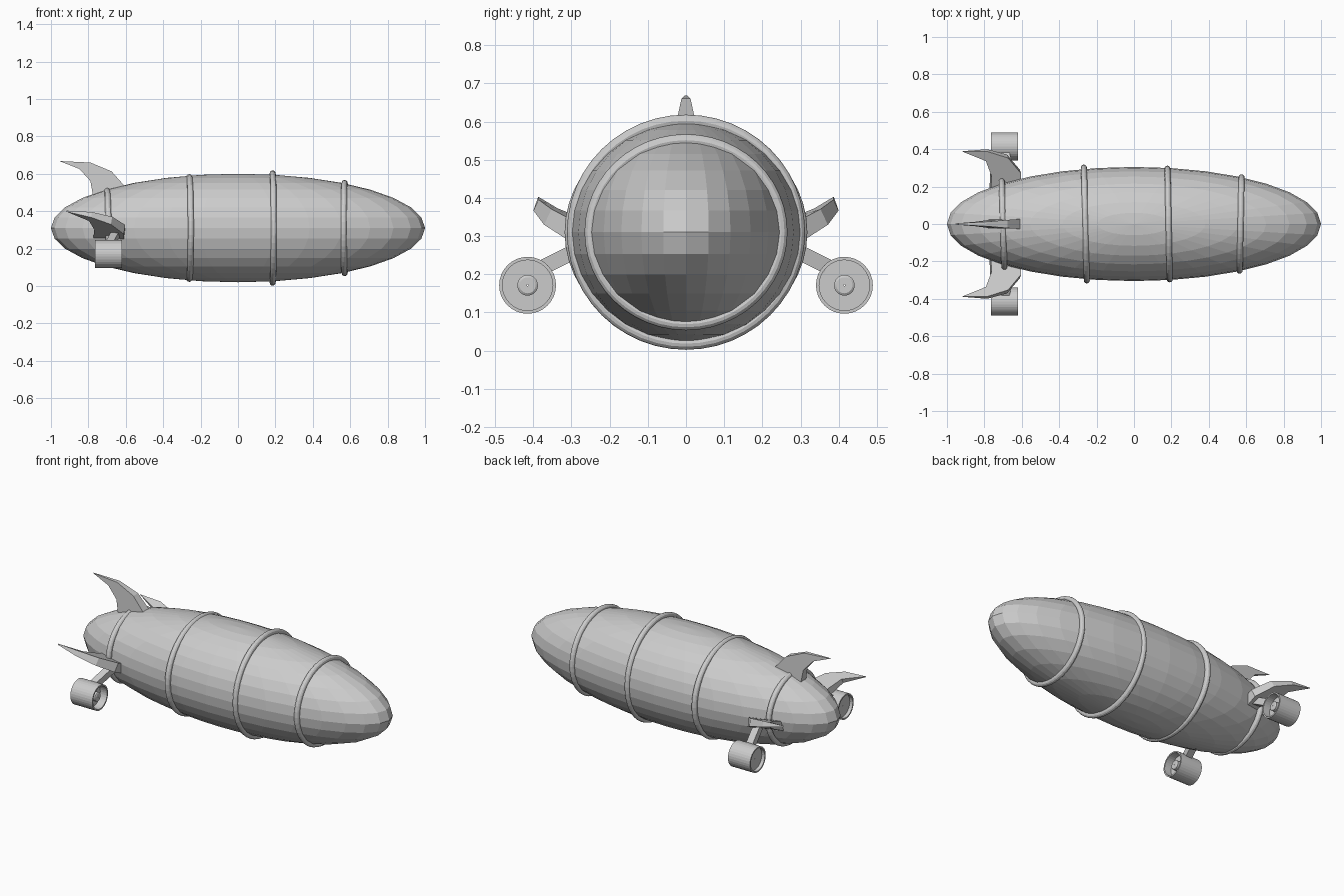
import bpy, bmesh, math
from mathutils import Vector, Matrix

if "Cube" in bpy.data.objects:
    bpy.data.objects.remove(bpy.data.objects["Cube"])

CZ = 0.31  # height of the hull axis


def finish(name, bm):
    bmesh.ops.recalc_face_normals(bm, faces=bm.faces)
    me = bpy.data.meshes.new(name)
    bm.to_mesh(me)
    bm.free()
    ob = bpy.data.objects.new(name, me)
    bpy.context.collection.objects.link(ob)
    return ob


def grid(name, rows, close_rows=True):
    """Skin closed loops of points; optionally join last loop to first."""
    bm = bmesh.new()
    vs = [[bm.verts.new(p) for p in r] for r in rows]
    n, m = len(vs), len(vs[0])
    for i in range(n if close_rows else n - 1):
        a, b = vs[i], vs[(i + 1) % n]
        for j in range(m):
            k = (j + 1) % m
            bm.faces.new((a[j], a[k], b[k], b[j]))
    if not close_rows:
        bm.faces.new(vs[0])
        bm.faces.new(vs[-1])
    return finish(name, bm)


# hull: stretched sphere with vertical poles
bm = bmesh.new()
bmesh.ops.create_uvsphere(bm, u_segments=32, v_segments=16, radius=1)
bmesh.ops.transform(bm, verts=bm.verts,
                    matrix=Matrix.Translation((0, 0, CZ)) @ Matrix.Diagonal((1, 0.305, 0.29, 1)))
finish("hull", bm)


# hoops round the hull: x, outer half width, outer half height, slant
def hoop(name, x, ry, rz, slant):
    t = 0.016
    rows = []
    for i in range(48):
        a = 2 * math.pi * i / 48
        row = []
        for j in range(12):
            b = 2 * math.pi * j / 12
            d = t * math.cos(b) - t
            y = (ry + d) * math.cos(a)
            row.append((x + slant * y + t * math.sin(b), y, CZ + (rz + d) * math.sin(a)))
        rows.append(row)
    grid(name, rows)


for i, h in enumerate([(0.57, 0.266, 0.257, 0.02), (0.185, 0.312, 0.308, -0.02),
                       (-0.26, 0.318, 0.288, -0.025), (-0.70, 0.245, 0.215, -0.03)]):
    hoop(f"hoop_{i + 1}", *h)


# fins: centre outline points plus half thickness, offset along a normal
def fin(name, pts, normal):
    n = Vector(normal).normalized()
    grid(name, [[Vector(p) + n * t * s for p, t in pts] for s in (1, -1)], False)


fin("top_fin", [((-0.607, 0, 0.535), .027), ((-0.676, 0, 0.613), .022),
                ((-0.789, 0, 0.66), .012), ((-0.955, 0, 0.668), .003),
                ((-0.848, 0, 0.626), .012), ((-0.789, 0, 0.561), .02),
                ((-0.773, 0, 0.47), .026), ((-0.607, 0, 0.47), .027)], (0, 1, 0))

side = [(-0.607, 0.28, .027), (-0.676, 0.362, .023), (-0.783, 0.393, .016), (-0.917, 0.388, .003),
        (-0.794, 0.342, .014), (-0.765, 0.265, .022), (-0.77, 0.16, .026), (-0.607, 0.2, .027)]


# ducted engine turned round the x axis
def engine(name, y, z):
    prof = [(-0.62, 0.0745), (-0.765, 0.0745), (-0.765, 0.066), (-0.745, 0.066),
            (-0.745, 0.002), (-0.665, 0.002), (-0.632, 0.002), (-0.632, 0.021),
            (-0.636, 0.027), (-0.665, 0.027), (-0.665, 0.066), (-0.62, 0.066)]
    grid(name, [[(x, y + r * math.cos(2 * math.pi * k / 32), z + r * math.sin(2 * math.pi * k / 32))
                 for k in range(32)] for x, r in prof])


def strut(name, p, q, w, h):
    p, q = Vector(p), Vector(q)
    d = (q - p).normalized()
    up = Vector((0, -d.z, d.y)).normalized()
    ends = [[c + Vector((a * w, 0, 0)) + up * b * h
             for a, b in ((-1, -1), (1, -1), (1, 1), (-1, 1))] for c in (p, q)]
    grid(name, ends, False)


for s, label in ((1, "left"), (-1, "right")):
    fin(label + "_fin",
        [((x, s * y, 0.302 + 0.45 * (y - 0.28) + 0.16 * (-0.607 - x)), t) for x, y, t in side],
        (0.15, -0.42 * s, 0.9))
    engine(label + "_engine", s * 0.415, 0.171)
    strut(label + "_strut", (-0.69, s * 0.385, 0.213), (-0.64, s * 0.2, 0.305), 0.021, 0.02)
